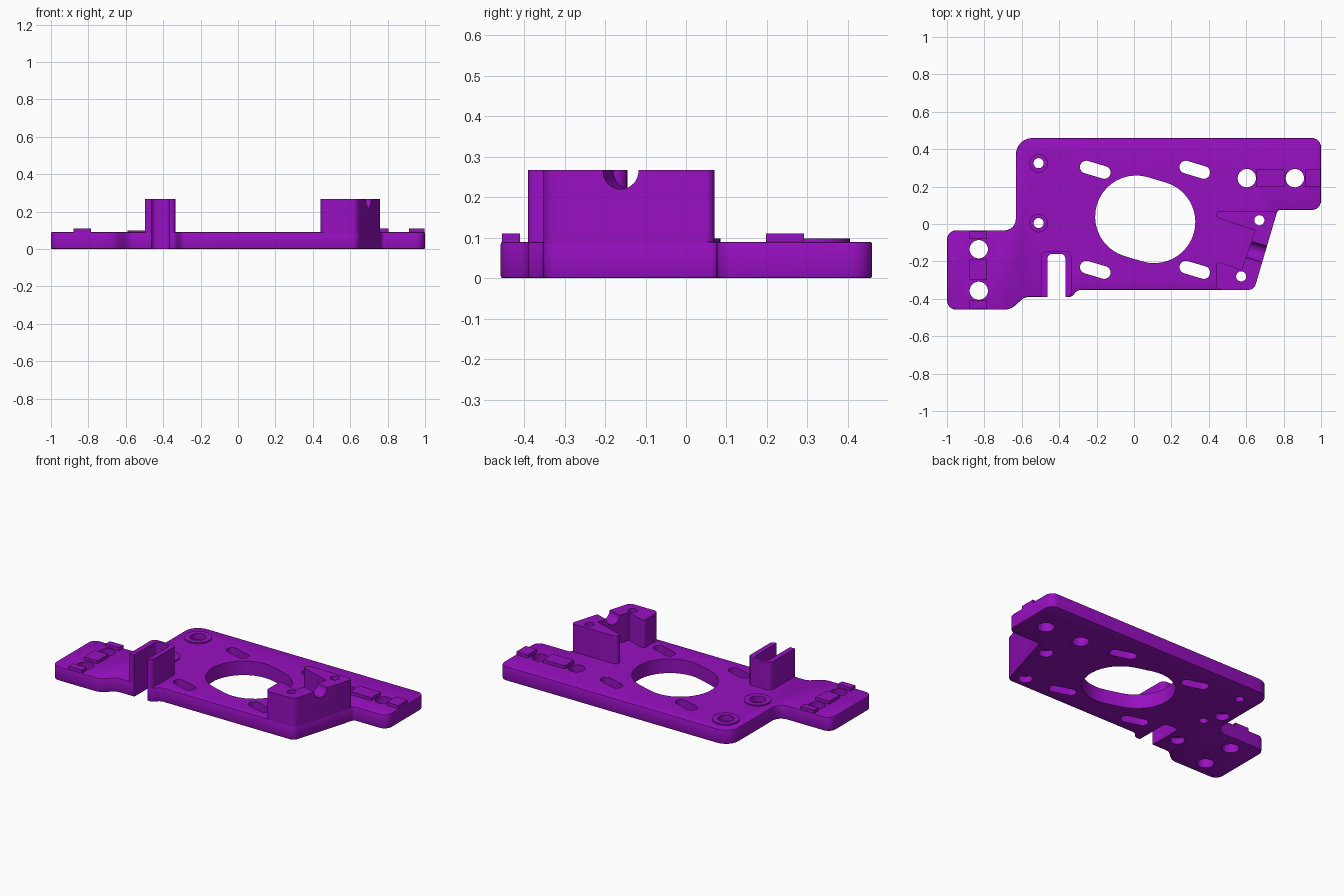
import bpy, bmesh, math
from mathutils import Vector, Matrix

if "Cube" in bpy.data.objects:
    bpy.data.objects.remove(bpy.data.objects["Cube"])

purple = bpy.data.materials.new("purple")
purple.diffuse_color = (0.31, 0.005, 0.53, 1)
purple.use_nodes = True
purple.node_tree.nodes["Principled BSDF"].inputs["Base Color"].default_value = purple.diffuse_color

SLANT = Vector((0.958, -0.287))   # direction of the belt adjustment slots


def rounded(corners, steps=6):
    """Polygon outline from (x, y, radius) corners."""
    out, n = [], len(corners)
    for i, (x, y, r) in enumerate(corners):
        p = Vector((x, y))
        if r == 0:
            out.append(p)
            continue
        u = (Vector(corners[i - 1][:2]) - p).normalized()
        v = (Vector(corners[(i + 1) % n][:2]) - p).normalized()
        half = u.angle(v) / 2
        c = p + (u + v).normalized() * r / math.sin(half)
        s, e = p + u * r / math.tan(half) - c, p + v * r / math.tan(half) - c
        a = s.angle(e)
        for k in range(steps + 1):
            f = k / steps
            out.append(c + (s * math.sin((1 - f) * a) + e * math.sin(f * a)) / math.sin(a))
    return out


def circle(x, y, r, n=32):
    return [Vector((x + r * math.cos(2 * math.pi * k / n), y + r * math.sin(2 * math.pi * k / n)))
            for k in range(n)]


def slot(x, y, r, travel=0.05, n=20):
    """Circle swept along the slant direction."""
    c, base = Vector((x, y)), math.atan2(SLANT.y, SLANT.x)
    out = []
    for side in (1, -1):
        start = base - math.pi / 2 + (0 if side == 1 else math.pi)
        for k in range(n + 1):
            a = start + math.pi * k / n
            out.append(c + SLANT * travel * side + r * Vector((math.cos(a), math.sin(a))))
    return out


def add_prism(bm, pts, z0, z1, bevel=0):
    face = bm.faces.new([bm.verts.new((p.x, p.y, z0)) for p in pts])
    ext = bmesh.ops.extrude_face_region(bm, geom=[face], use_keep_orig=True)
    top = [g for g in ext["geom"] if isinstance(g, bmesh.types.BMVert)]
    bmesh.ops.translate(bm, verts=top, vec=(0, 0, z1 - z0))
    bmesh.ops.recalc_face_normals(bm, faces=bm.faces)
    if bevel:
        rims = [e for e in bm.edges if abs(e.verts[0].co.z - e.verts[1].co.z) < 1e-6]
        bmesh.ops.bevel(bm, geom=rims, offset=bevel, segments=2, profile=0.5, affect='EDGES')


def finish(name, bm):
    me = bpy.data.meshes.new(name)
    bm.to_mesh(me)
    bm.free()
    ob = bpy.data.objects.new(name, me)
    bpy.context.collection.objects.link(ob)
    me.materials.append(purple)
    return ob


def prisms(name, items, bevel=0):
    bm = bmesh.new()
    for pts, z0, z1 in items:
        add_prism(bm, pts, z0, z1, bevel)
    return finish(name, bm)


def box(x0, x1, y0, y1):
    return [Vector(p) for p in ((x0, y0), (x1, y0), (x1, y1), (x0, y1))]


# Main plate with two mounting ears
plate = prisms("base_plate", [(rounded([
    (-1, -0.458, 0.05), (-0.66, -0.458, 0.09), (-0.585, -0.39, 0.06), (-0.335, -0.39, 0.03),
    (-0.30, -0.352, 0.04), (0.642, -0.352, 0.04), (0.768, 0.075, 0.02), (1, 0.075, 0.05),
    (1, 0.46, 0.05), (-0.632, 0.46, 0.09), (-0.632, -0.034, 0.06), (-1, -0.034, 0.05)]), 0, 0.09)], 0.006)

# Slanted clamp block: two lugs joined by a wall
block = prisms("clamp_block", [(rounded([
    (0.44, -0.352, 0.03), (0.642, -0.352, 0.04), (0.766, 0.07, 0.02), (0.44, 0.07, 0.02),
    (0.44, 0.035, 0.015), (0.648, -0.035, 0), (0.575, -0.245, 0), (0.44, -0.20, 0.015)]), 0.08, 0.268)])

# U-shaped guide wall around the front slot
guide = prisms("slot_guide", [(rounded([
    (-0.497, -0.39, 0), (-0.335, -0.39, 0.02), (-0.335, -0.145, 0.03), (-0.497, -0.145, 0.03)]), 0.08, 0.268)])

# Raised washers around the two screw holes
screws = [(-0.51, 0.325), (-0.51, 0.005)]
washers = prisms("screw_washers", [(circle(x, y, 0.08), 0.08, 0.098) for x, y in screws])

# Raised locating rails on the ears
rails = [box(0.655, 0.805, 0.198, 0.292), box(0.915, 0.996, 0.198, 0.292)]
rails += [box(-0.88, -0.785, a, b) for a, b in ((-0.455, -0.41), (-0.3, -0.19), (-0.08, -0.038))]
rail = prisms("ear_rails", [(r, 0.08, 0.11) for r in rails])

# Through openings: motor bore, slots, ear holes, screw holes, front slot
lugs = [(0.67, 0.02), (0.573, -0.28)]
ears = [(0.603, 0.245), (0.86, 0.245), (-0.83, -0.135), (-0.83, -0.357)]
through = [(slot(0.06, 0.025, 0.22), -0.1, 0.4)]
through += [(slot(x, y, 0.034), -0.1, 0.4) for x in (-0.207, 0.325) for y in (0.29, -0.245)]
through += [(circle(x, y, 0.049), -0.1, 0.4) for x, y in ears]
through += [(circle(x, y, 0.027), -0.1, 0.4) for x, y in screws + lugs]
through.append((rounded([(-0.463, -0.6, 0), (-0.367, -0.6, 0), (-0.367, -0.16, 0.025),
                         (-0.463, -0.16, 0.025)]), -0.1, 0.4))
holes = prisms("hole_cutter", through)

# Screw head recesses above, nut recesses and blind holes below
recess = [(circle(x, y, 0.047), 0.06, 0.2) for x, y in screws]
recess += [(circle(x, y, 0.042), -0.1, 0.04) for x, y in lugs + [(-0.56, 0.11), (-0.54, -0.26)]]
recesses = prisms("recess_cutter", recess)

# Rod groove across the clamp block
bm = bmesh.new()
aim = Vector((SLANT.x, SLANT.y, 0)).to_track_quat('Z', 'Y').to_matrix().to_4x4()
bmesh.ops.create_cone(bm, cap_ends=True, segments=32, radius1=0.046, radius2=0.046, depth=0.4,
                      matrix=Matrix.Translation((0.66, -0.15, 0.266)) @ aim)
groove = finish("groove_cutter", bm)


def cut(ob, cutters):
    bpy.context.view_layer.objects.active = ob
    for c in cutters:
        m = ob.modifiers.new("cut", 'BOOLEAN')
        m.operation, m.solver, m.object = 'DIFFERENCE', 'EXACT', c
        bpy.ops.object.modifier_apply(modifier=m.name)


cut(plate, [holes, recesses])
cut(block, [holes, groove])
cut(guide, [holes])
cut(washers, [holes, recesses])
for c in (holes, recesses, groove):
    bpy.data.objects.remove(c)

# Smooth the rounded walls, keep edges crisp
for ob in (plate, block, guide, washers, rail):
    bpy.ops.object.select_all(action='DESELECT')
    ob.select_set(True)
    bpy.context.view_layer.objects.active = ob
    bpy.ops.object.shade_smooth_by_angle(angle=math.radians(30))
